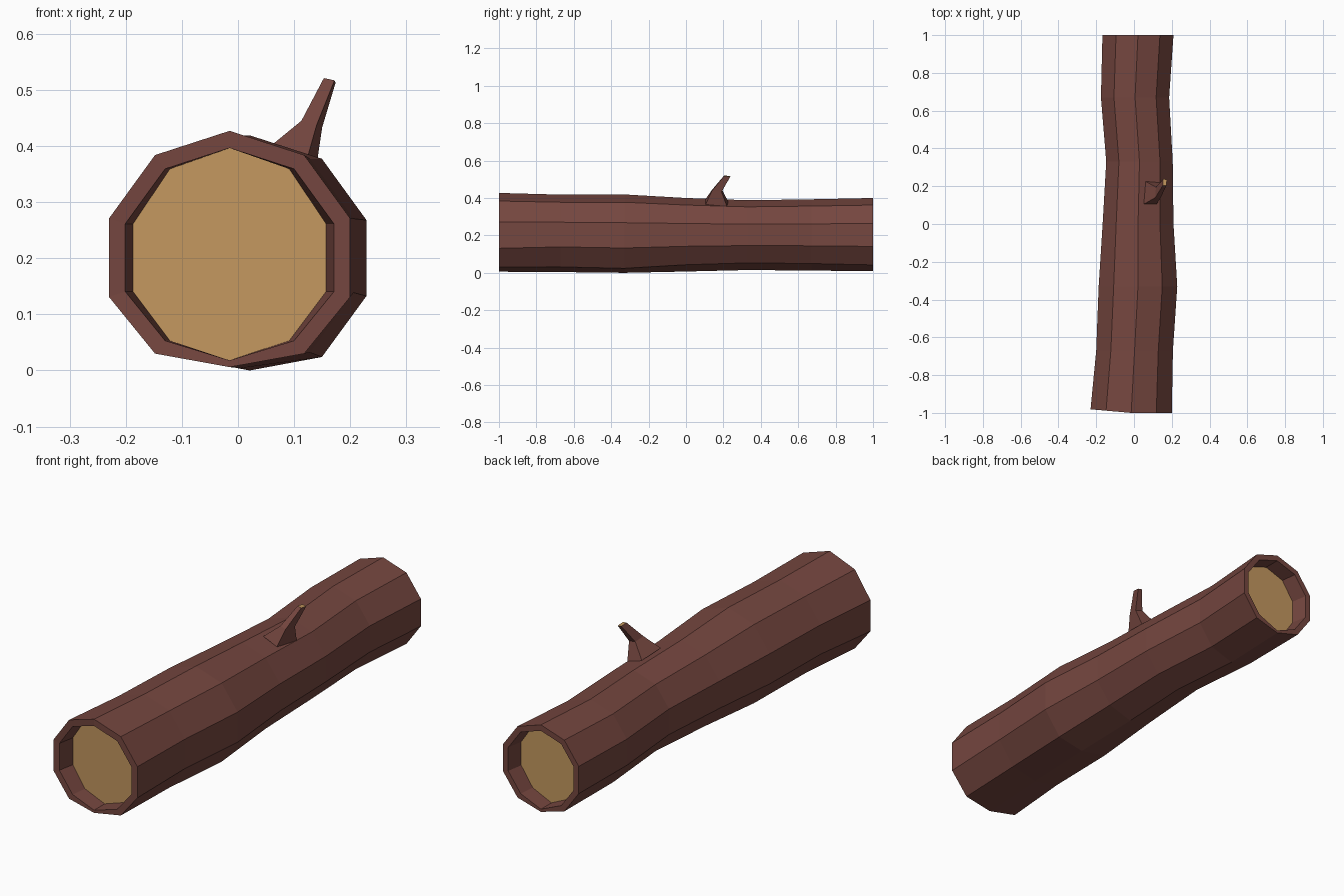
import bpy, bmesh, math

if "Cube" in bpy.data.objects:
    bpy.data.objects.remove(bpy.data.objects["Cube"])


def material(name, rgb):
    m = bpy.data.materials.new(name)
    m.diffuse_color = (*rgb, 1)
    m.use_nodes = True
    m.node_tree.nodes["Principled BSDF"].inputs["Base Color"].default_value = m.diffuse_color
    return m


BARK = material("brown bark", (0.178, 0.062, 0.050))
WOOD = material("pale wood", (0.552, 0.314, 0.114))


def loft(name, rings, wood_caps):
    """Skin a list of closed rings and cap both ends; chosen caps are pale wood."""
    bm = bmesh.new()
    loops = [[bm.verts.new(p) for p in r] for r in rings]
    n = len(loops[0])
    for a, b in zip(loops, loops[1:]):
        for i in range(n):
            j = (i + 1) % n
            bm.faces.new((a[i], a[j], b[j], b[i]))
    caps = [bm.faces.new(loops[0][::-1]), bm.faces.new(loops[-1])]
    for c in wood_caps:
        caps[c].material_index = 1
    bmesh.ops.recalc_face_normals(bm, faces=bm.faces[:])
    me = bpy.data.meshes.new(name)
    bm.to_mesh(me)
    bm.free()
    me.materials.append(BARK)
    me.materials.append(WOOD)
    ob = bpy.data.objects.new(name, me)
    bpy.context.collection.objects.link(ob)
    return ob


# Log sections: y, left x, right x, top z, bottom z
SECTIONS = [
    (-1.00, -0.230, 0.200, 0.427, 0.006),
    (-0.67, -0.200, 0.206, 0.418, 0.004),
    (-0.33, -0.187, 0.229, 0.419, 0.000),
    (0.00, -0.166, 0.209, 0.400, 0.007),
    (0.33, -0.147, 0.205, 0.388, 0.015),
    (0.67, -0.175, 0.186, 0.393, 0.012),
    (1.00, -0.167, 0.209, 0.400, 0.009),
]


def ring(sec, sx=1.0, sz=1.0, inset=0.0, depth=0.0):
    """Ten-sided section with a corner on top and a flattened underside."""
    y, left, right, top, bottom = sec
    cx, r = (left + right) / 2, (right - left) / 2 / math.cos(math.radians(18))
    cz = top - r
    pts = []
    for i in range(10):
        a = math.radians(90 + 36 * i)
        x, z = r * math.cos(a), cz + r * math.sin(a)
        if i == 5:
            z = bottom + inset
        else:
            if i in (4, 6):
                z = max(z, bottom + 0.024)
            z = cz + (z - cz) * sz
        # the front end is cut slightly askew
        skew = 0.02 * max(0, -x / r) if y == -1 else 0
        pts.append((cx + x * sx, y + skew - math.copysign(depth, y), z))
    return pts


def end(sec):
    """Rim and recessed cut face, from the inside outwards."""
    return [ring(sec, 0.80, 0.865, 0.012, 0.075), ring(sec, 0.865, 0.865, 0.012)]


# Log with recessed wood at both ends
loft("log", end(SECTIONS[0]) + [ring(s) for s in SECTIONS] + end(SECTIONS[-1])[::-1], (0, 1))

# Broken branch stub on top
loft("branch_stub", [
    [(0.052, 0.105, 0.395), (0.120, 0.105, 0.366), (0.138, 0.220, 0.352), (0.062, 0.225, 0.382)],
    [(0.113, 0.140, 0.445), (0.140, 0.138, 0.437), (0.150, 0.190, 0.433), (0.116, 0.195, 0.441)],
    [(0.153, 0.205, 0.521), (0.172, 0.203, 0.517), (0.174, 0.236, 0.513), (0.155, 0.238, 0.516)],
], (1,))
